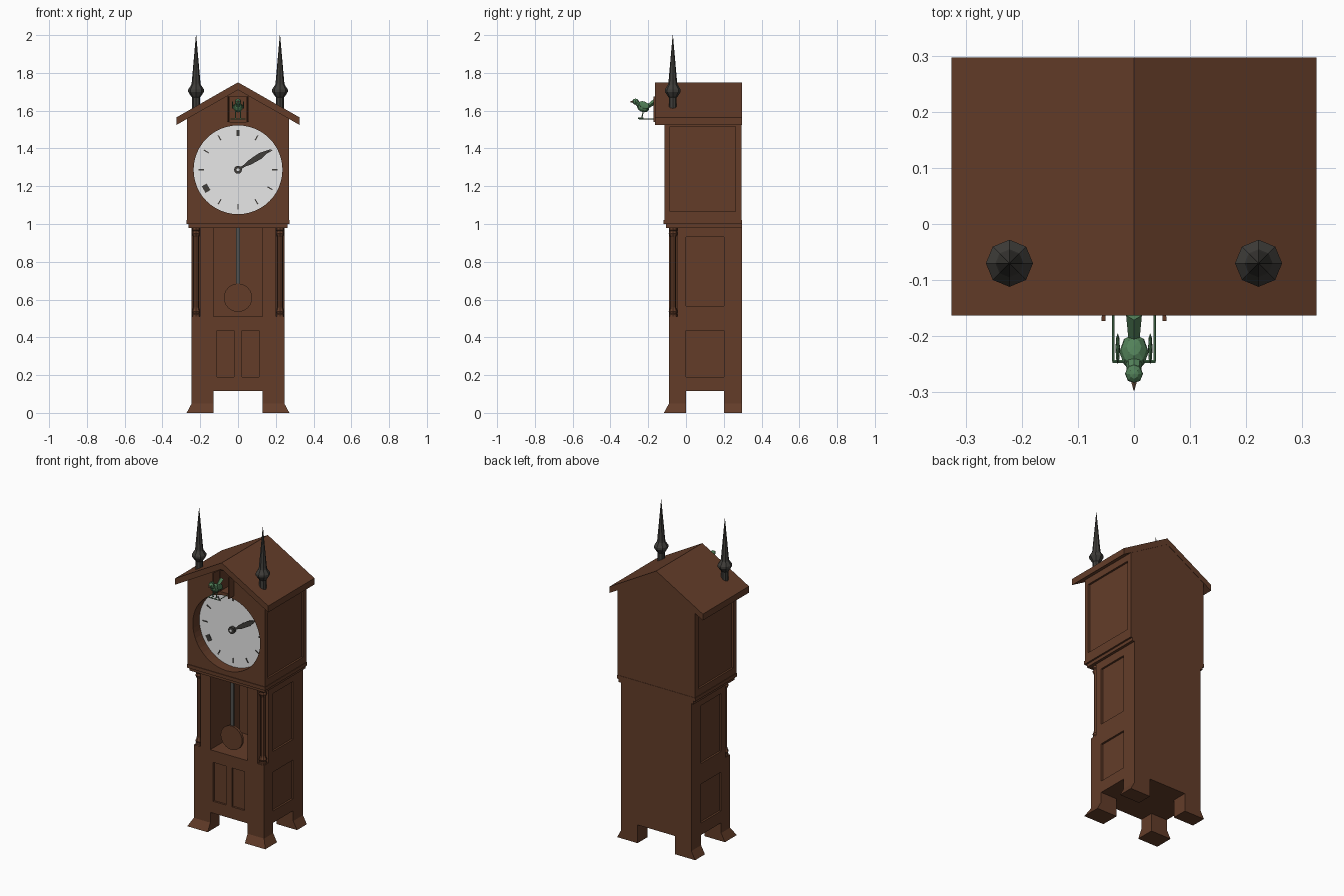
import bpy, bmesh, math
from mathutils import Vector, Matrix

if "Cube" in bpy.data.objects:
    bpy.data.objects.remove(bpy.data.objects["Cube"])


def mat(name, r, g, b):
    m = bpy.data.materials.new(name)
    m.diffuse_color = (r, g, b, 1)
    m.use_nodes = True
    m.node_tree.nodes["Principled BSDF"].inputs["Base Color"].default_value = m.diffuse_color
    return m


WOOD = mat("dark_wood", 0.125, 0.046, 0.022)
IRON = mat("dark_iron", 0.05, 0.047, 0.042)
STEEL = mat("pendulum_steel", 0.085, 0.085, 0.08)
WHITE = mat("dial_white", 0.8, 0.8, 0.8)
GREEN = mat("bird_green", 0.085, 0.22, 0.1)
TAN = mat("beak_brown", 0.2, 0.11, 0.06)


def finish(name, bm, material):
    bmesh.ops.recalc_face_normals(bm, faces=bm.faces)
    me = bpy.data.meshes.new(name)
    bm.to_mesh(me)
    bm.free()
    me.materials.append(material)
    ob = bpy.data.objects.new(name, me)
    bpy.context.collection.objects.link(ob)
    return ob


def prism(name, pts, y0, y1, material=WOOD):
    """Extrude an x-z outline from y0 to y1."""
    bm = bmesh.new()
    f = bm.faces.new([bm.verts.new((x, y0, z)) for x, z in pts])
    ext = bmesh.ops.extrude_face_region(bm, geom=[f])["geom"]
    bmesh.ops.translate(bm, vec=(0, y1 - y0, 0),
                        verts=[v for v in ext if isinstance(v, bmesh.types.BMVert)])
    return finish(name, bm, material)


def box(name, x0, x1, y0, y1, z0, z1, material=WOOD):
    return prism(name, [(x0, z0), (x1, z0), (x1, z1), (x0, z1)], y0, y1, material)


def disc(name, z, r, y0, y1, material=WOOD, n=48):
    return prism(name, [(r * math.cos(2 * math.pi * i / n), z + r * math.sin(2 * math.pi * i / n))
                        for i in range(n)], y0, y1, material)


def lathe(name, x, y, profile, n, material):
    """Turn an (r, z) profile around a vertical axis."""
    bm = bmesh.new()
    rings = [[bm.verts.new((x + r * math.cos(2 * math.pi * i / n),
                            y + r * math.sin(2 * math.pi * i / n), z)) for i in range(n)]
             for r, z in profile]
    for a, b in zip(rings, rings[1:]):
        for i in range(n):
            bm.faces.new((a[i], a[(i + 1) % n], b[(i + 1) % n], b[i]))
    bm.faces.new(rings[0])
    bm.faces.new(rings[-1])
    return finish(name, bm, material)


def rod(name, a, b, r0, r1, material, n=6):
    a, b = Vector(a), Vector(b)
    bm = bmesh.new()
    m = Matrix.Translation((a + b) / 2) @ (b - a).to_track_quat("Z", "Y").to_matrix().to_4x4()
    bmesh.ops.create_cone(bm, cap_ends=True, segments=n, radius1=r0, radius2=r1,
                          depth=(b - a).length, matrix=m)
    return finish(name, bm, material)


def ball(name, c, size, tilt, material):
    bm = bmesh.new()
    m = Matrix.Translation(c) @ Matrix.Rotation(tilt, 4, "X") @ Matrix.Diagonal((*size, 1))
    bmesh.ops.create_uvsphere(bm, u_segments=8, v_segments=6, radius=1, matrix=m)
    return finish(name, bm, material)


def cut(ob, cutters):
    """Subtract the cutters from an object and remove them."""
    bpy.context.view_layer.objects.active = ob
    for c in cutters:
        c.hide_render = True
        mod = ob.modifiers.new("cut", "BOOLEAN")
        mod.operation, mod.solver, mod.object = "DIFFERENCE", "EXACT", c
        bpy.ops.object.modifier_apply(modifier=mod.name)
        bpy.data.objects.remove(c)


def both(x0, x1, *rest):
    """A cutter box on each side of the centre."""
    return [box("cutter", x0, x1, *rest), box("cutter", -x1, -x0, *rest)]


BACK = 0.297

# Trunk: pendulum recess, corner notches, sunk panels, gaps between the legs
trunk = box("trunk", -0.245, 0.245, -0.09, BACK, 0.05, 0.985)
cut(trunk, [box("cutter", -0.13, 0.13, -0.2, 0.2, 0.51, 1.1)]
    + both(0.2, 0.3, -0.2, -0.045, 0.51, 1.1)
    + both(0.02, 0.11, -0.2, -0.078, 0.19, 0.435)
    + both(0.233, 0.3, 0.0, 0.2, 0.19, 0.435)
    + both(0.233, 0.3, 0.0, 0.2, 0.565, 0.93)
    + [box("cutter", -0.13, 0.13, -0.5, 0.5, -0.1, 0.115),
       box("cutter", -0.5, 0.5, 0.0, 0.2, -0.1, 0.115)])

# Flared feet
for s in (-1, 1):
    for y0, y1, label in ((-0.09, 0.0, "front"), (0.2, BACK, "back")):
        foot = box(label + "_foot", s * 0.13, s * 0.245, y0, y1, 0, 0.05)
        for v in foot.data.vertices:
            if v.co.z < 0.01:
                if abs(v.co.x) > 0.2:
                    v.co.x = s * 0.272
                if v.co.y < -0.05:
                    v.co.y = -0.117

# Corner columns
COLUMN = [(0.022, 0.508), (0.022, 0.52), (0.018, 0.525), (0.024, 0.537), (0.018, 0.55),
          (0.015, 0.56), (0.015, 0.93), (0.018, 0.937), (0.024, 0.95), (0.018, 0.962),
          (0.022, 0.967), (0.022, 0.985)]
for s in (-1, 1):
    lathe("corner_column", s * 0.222, -0.068, COLUMN, 8, WOOD)

# Pendulum
box("pendulum_rod", -0.011, 0.011, -0.06, -0.052, 0.61, 0.99, STEEL)
disc("pendulum_bob", 0.61, 0.075, -0.066, -0.05, WOOD, 24)

# Moulding between trunk and head
box("lower_moulding", -0.262, 0.262, -0.107, BACK, 0.98, 1.0)
box("upper_moulding", -0.273, 0.273, -0.119, BACK, 1.0, 1.022)

# Head with dial hole, bird doorway and side panels
head = prism("head", [(-0.27, 1.01), (0.27, 1.01), (0.27, 1.57), (0, 1.725), (-0.27, 1.57)],
             -0.115, 0.295)
cut(head, [disc("cutter", 1.287, 0.235, -0.2, -0.042),
           box("cutter", -0.045, 0.045, -0.2, 0.0, 1.54, 1.675)]
    + both(0.258, 0.3, -0.085, 0.262, 1.065, 1.515))

# Gabled roof
prism("roof", [(-0.325, 1.525), (-0.325, 1.565), (0, 1.75), (0.325, 1.565), (0.325, 1.525),
               (0, 1.71)], -0.163, BACK)

# Spires
SPIRE = [(0.021, 1.58), (0.021, 1.67), (0.027, 1.677), (0.042, 1.7), (0.042, 1.712),
         (0.025, 1.738), (0.023, 1.75), (0.0008, 2.0)]
for s in (-1, 1):
    lathe("roof_spire", s * 0.222, -0.07, SPIRE, 8, IRON)

# Dial, hour marks and hand
disc("dial", 1.287, 0.236, -0.049, -0.04, WHITE)
WIDTH = {8: 0.04, 12: 0.014}  # the other hours are slim ticks
for h in range(1, 13):
    a = math.radians(90 - 30 * h)
    w = WIDTH.get(h, 0.006) / 2
    pts = []
    for r, t in ((0.18, -w), (0.18, w), (0.21, w), (0.21, -w)):
        pts.append((r * math.cos(a) - t * math.sin(a), 1.287 + r * math.sin(a) + t * math.cos(a)))
    prism("hour_mark", pts, -0.052, -0.048, IRON)
a = math.radians(32)
outline = [(0, -0.006), (0.045, -0.006), (0.07, -0.013), (0.14, -0.016), (0.208, 0),
           (0.14, 0.016), (0.07, 0.013), (0.045, 0.006), (0, 0.006)]
prism("clock_hand", [(r * math.cos(a) - t * math.sin(a),
                      1.287 + r * math.sin(a) + t * math.cos(a)) for r, t in outline],
      -0.066, -0.06, IRON)
disc("hand_hub", 1.287, 0.021, -0.069, -0.048, IRON, 12)
disc("hand_pin", 1.287, 0.008, -0.072, -0.06, WHITE, 8)

# Open doors either side of the bird
for s in (-1, 1):
    door = box("bird_door", s * 0.047, s * 0.054, -0.173, -0.11, 1.54, 1.675)
    for v in door.data.vertices:
        if v.co.y < -0.15:
            v.co.x += s * 0.004

# Bird on its U-shaped perch
ball("bird_body", (0, -0.228, 1.618), (0.026, 0.034, 0.025), math.radians(-25), GREEN)
ball("bird_head", (0, -0.267, 1.648), (0.016, 0.017, 0.016), 0, GREEN)
rod("bird_neck", (0, -0.24, 1.625), (0, -0.265, 1.645), 0.016, 0.012, GREEN, 8)
rod("bird_beak", (0, -0.28, 1.648), (0, -0.297, 1.646), 0.006, 0.0008, TAN)
rod("bird_tail", (0, -0.205, 1.62), (0, -0.163, 1.65), 0.01, 0.014, GREEN, 4)
for s in (-1, 1):
    wing = ball("bird_wing", (s * 0.029, -0.222, 1.63), (0.004, 0.03, 0.018),
                math.radians(-25), GREEN)
    rod("bird_leg", (s * 0.012, -0.225, 1.6), (s * 0.012, -0.235, 1.558), 0.003, 0.003, GREEN)
    rod("bird_foot", (s * 0.012, -0.255, 1.56), (s * 0.012, -0.225, 1.56), 0.003, 0.003, GREEN)
    rod("perch_side", (s * 0.037, -0.1, 1.556), (s * 0.037, -0.245, 1.556), 0.0025, 0.0025, GREEN)
rod("perch_bar", (-0.038, -0.245, 1.556), (0.038, -0.245, 1.556), 0.003, 0.003, GREEN)
